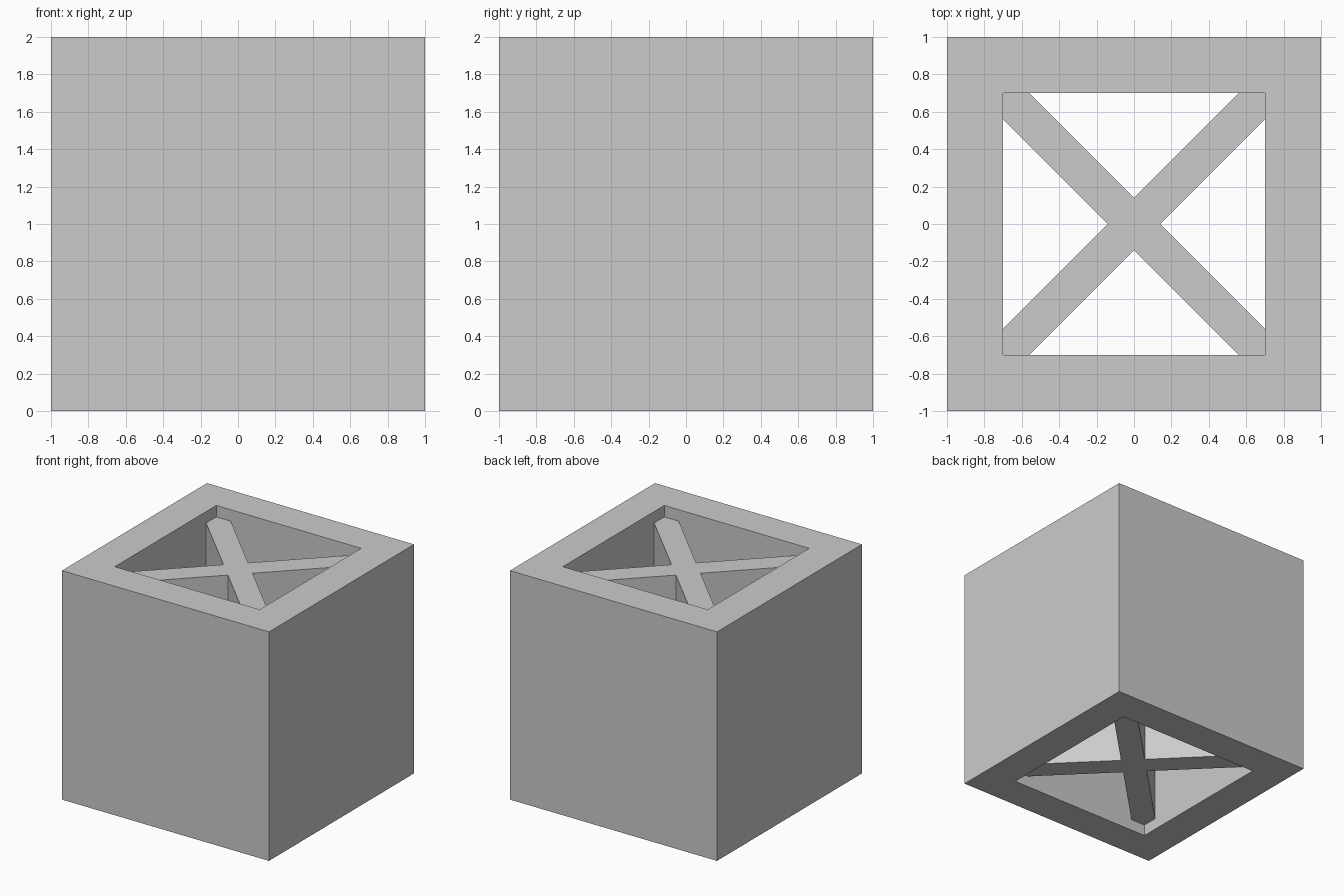
import bpy
import bmesh

if "Cube" in bpy.data.objects:
    bpy.data.objects.remove(bpy.data.objects["Cube"])

OUTER, INNER, HEIGHT = 1.0, 0.7, 2.0
RECESS = 0.1      # cross sits below the rim at both ends
HALF_DIAG = 0.14  # half the cross bar width, measured along an axis
EMBED = 0.01      # cross ends sink slightly into the wall


def finish(name, bm):
    bmesh.ops.recalc_face_normals(bm, faces=bm.faces)
    mesh = bpy.data.meshes.new(name)
    bm.to_mesh(mesh)
    bm.free()
    obj = bpy.data.objects.new(name, mesh)
    bpy.context.collection.objects.link(obj)
    return obj


def four_turns(points):
    """Repeat points through four quarter turns about z."""
    out = []
    for _ in range(4):
        out += points
        points = [(-y, x) for x, y in points]
    return out


# Square tube: outer and inner walls joined by flat rims
bm = bmesh.new()
loops = [[bm.verts.new((x, y, z)) for x, y in four_turns([(r, r)])]
         for r, z in ((OUTER, 0), (OUTER, HEIGHT), (INNER, HEIGHT), (INNER, 0))]
for i in range(4):
    a, b = loops[i], loops[(i + 1) % 4]
    for j in range(4):
        k = (j + 1) % 4
        bm.faces.new((a[j], a[k], b[k], b[j]))
finish("square_tube", bm)

# Diagonal cross partition running through the tube
e = INNER + EMBED
profile = four_turns([(HALF_DIAG, 0), (e, e - HALF_DIAG), (e, e), (e - HALF_DIAG, e)])
bm = bmesh.new()
face = bm.faces.new([bm.verts.new((x, y, RECESS)) for x, y in profile])
ext = bmesh.ops.extrude_face_region(bm, geom=[face], use_keep_orig=True)
top = [v for v in ext["geom"] if isinstance(v, bmesh.types.BMVert)]
bmesh.ops.translate(bm, verts=top, vec=(0, 0, HEIGHT - 2 * RECESS))
finish("cross_partition", bm)
